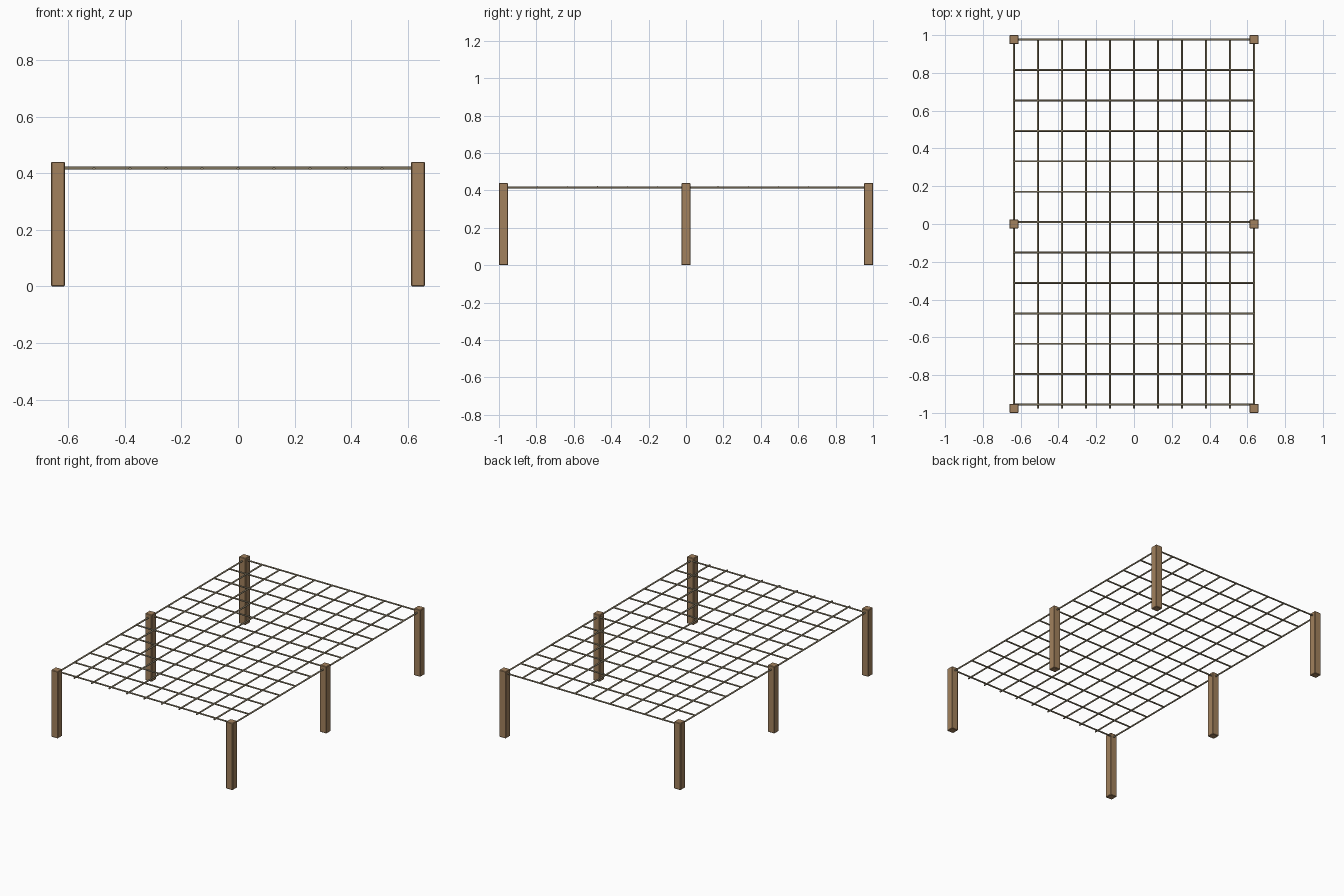
import bpy
import math

if "Cube" in bpy.data.objects:
    bpy.data.objects.remove(bpy.data.objects["Cube"])

HX, HY = 0.636, 0.976      # post centre lines
POST_W, POST_H = 0.048, 0.44


def material(name, color):
    m = bpy.data.materials.new(name)
    m.diffuse_color = (*color, 1)
    m.use_nodes = True
    m.node_tree.nodes["Principled BSDF"].inputs["Base Color"].default_value = m.diffuse_color
    return m


wood = material("wood", (0.36, 0.22, 0.11))
cane = material("cane", (0.30, 0.25, 0.16))


def post(name, x, y):
    bpy.ops.mesh.primitive_cube_add(size=1, location=(x, y, POST_H / 2))
    ob = bpy.context.object
    ob.name = name
    ob.scale = (POST_W, POST_W, POST_H)
    bpy.ops.object.transform_apply(location=False, rotation=False, scale=True)
    bev = ob.modifiers.new("soft_edges", 'BEVEL')
    bev.width = 0.003
    bev.segments = 1
    ob.data.materials.append(wood)


def rod(name, location, length, rotation):
    bpy.ops.mesh.primitive_cylinder_add(vertices=8, radius=0.005, depth=length,
                                        location=location, rotation=rotation)
    ob = bpy.context.object
    ob.name = name
    ob.data.materials.append(cane)
    bpy.ops.object.shade_smooth_by_angle(angle=math.radians(50))


# Six posts: front, middle and back pairs
for side, x in (("left", -HX), ("right", HX)):
    for place, y in (("front", -HY), ("middle", 0), ("back", HY)):
        post(f"{place}_{side}_post", x, y)

# Lengthwise rods of the net, front to back
for i in range(11):
    rod(f"long_rod_{i + 1}", (-HX + i * HX / 5, 0, 0.4165), 2 * HY,
        (math.pi / 2, 0, 0))

# Crosswise rods, evenly stepped from the back edge
for i in range(13):
    rod(f"cross_rod_{i + 1}", (0, HY - i * 0.161, 0.418), 2 * HX,
        (0, math.pi / 2, 0))
